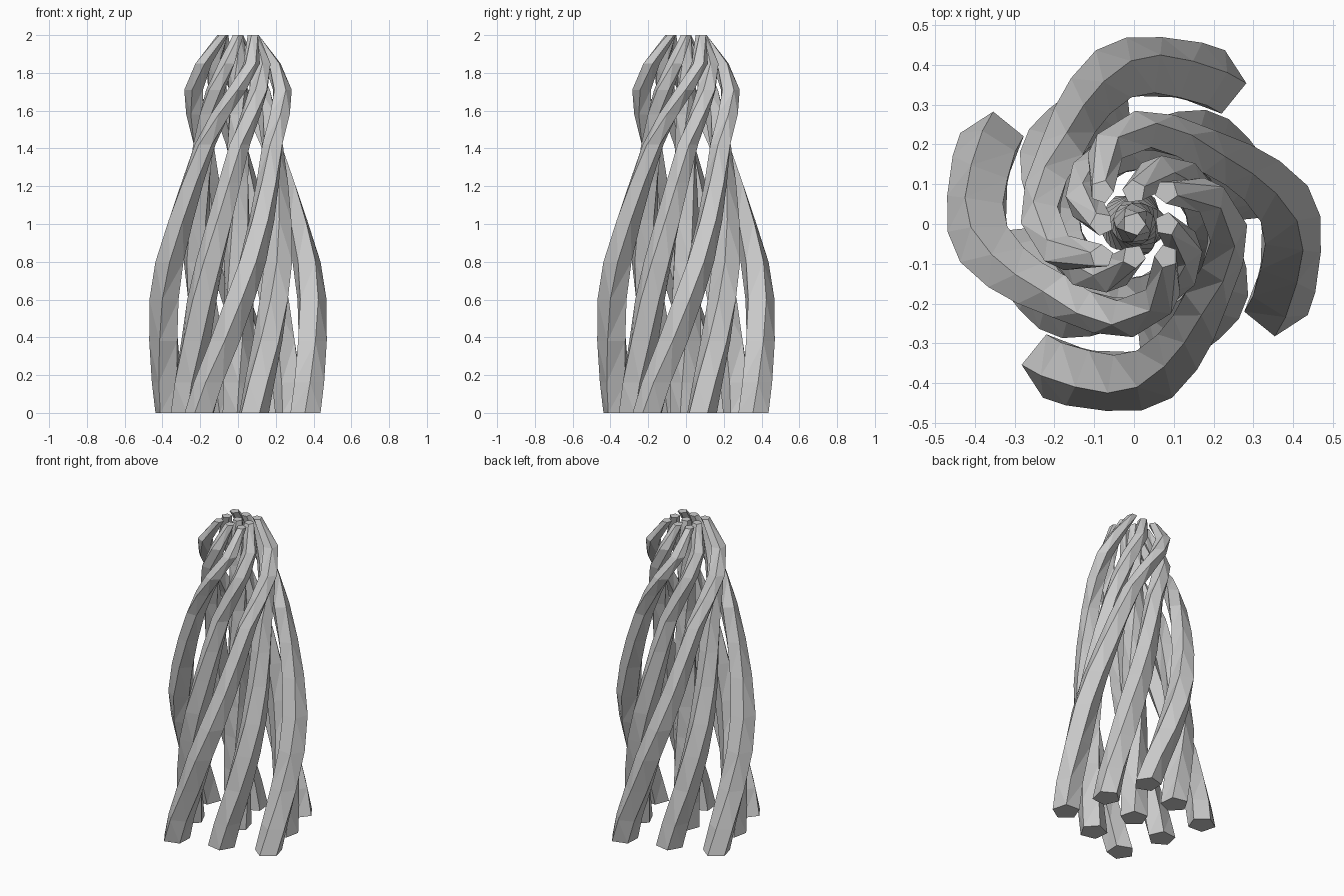
import bpy, bmesh
from math import radians, cos, sin, hypot, atan2, pi

if "Cube" in bpy.data.objects:
    bpy.data.objects.remove(bpy.data.objects["Cube"])

SIDES = 5
# stations: height, corner-strand angle (deg), corner-strand radius, strand thickness
STATIONS = [
    (0.00, -29, 0.410, 0.084), (0.16, -22, 0.405, 0.083),
    (0.38, -10, 0.393, 0.083), (0.60, 1, 0.388, 0.082),
    (0.80, 11, 0.370, 0.078), (1.02, 22, 0.330, 0.070),
    (1.22, 33, 0.292, 0.063), (1.42, 47, 0.255, 0.058),
    (1.58, 68, 0.238, 0.055), (1.71, 88, 0.232, 0.053),
    (1.85, 111, 0.198, 0.046), (2.00, 135, 0.115, 0.030),
]


def strand(name, gx, gy):
    """One low-poly strand of the twisted 3 x 3 bundle; gx, gy is its grid cell."""
    reach = hypot(gx, gy) / hypot(1, 1)
    offset = atan2(gy, gx) - pi / 4 if reach else 0
    bm = bmesh.new()
    rings = []
    for z, ang, rad, thick in STATIONS:
        a = radians(ang) + offset
        cx, cy = rad * reach * cos(a), rad * reach * sin(a)
        ring = []
        for i in range(SIDES):
            t = a + radians(-136) + 2 * pi * i / SIDES
            ring.append(bm.verts.new((cx + thick * cos(t), cy + thick * sin(t), z)))
        rings.append(ring)
    for lo, hi in zip(rings, rings[1:]):
        for i in range(SIDES):
            j = (i + 1) % SIDES
            bm.faces.new((lo[i], lo[j], hi[j], hi[i]))
    bm.faces.new(rings[0][::-1])
    bm.faces.new(rings[-1])
    bmesh.ops.triangulate(bm, faces=[f for f in bm.faces if len(f.verts) == 4])
    bmesh.ops.recalc_face_normals(bm, faces=bm.faces)
    me = bpy.data.meshes.new(name)
    bm.to_mesh(me)
    bm.free()
    bpy.context.collection.objects.link(bpy.data.objects.new(name, me))


# nine strands: four corners, four edges and the core
KINDS = {0: "core_strand", 1: "inner_strand", 2: "outer_strand"}
for gx in (-1, 0, 1):
    for gy in (-1, 0, 1):
        strand(KINDS[abs(gx) + abs(gy)], gx, gy)
